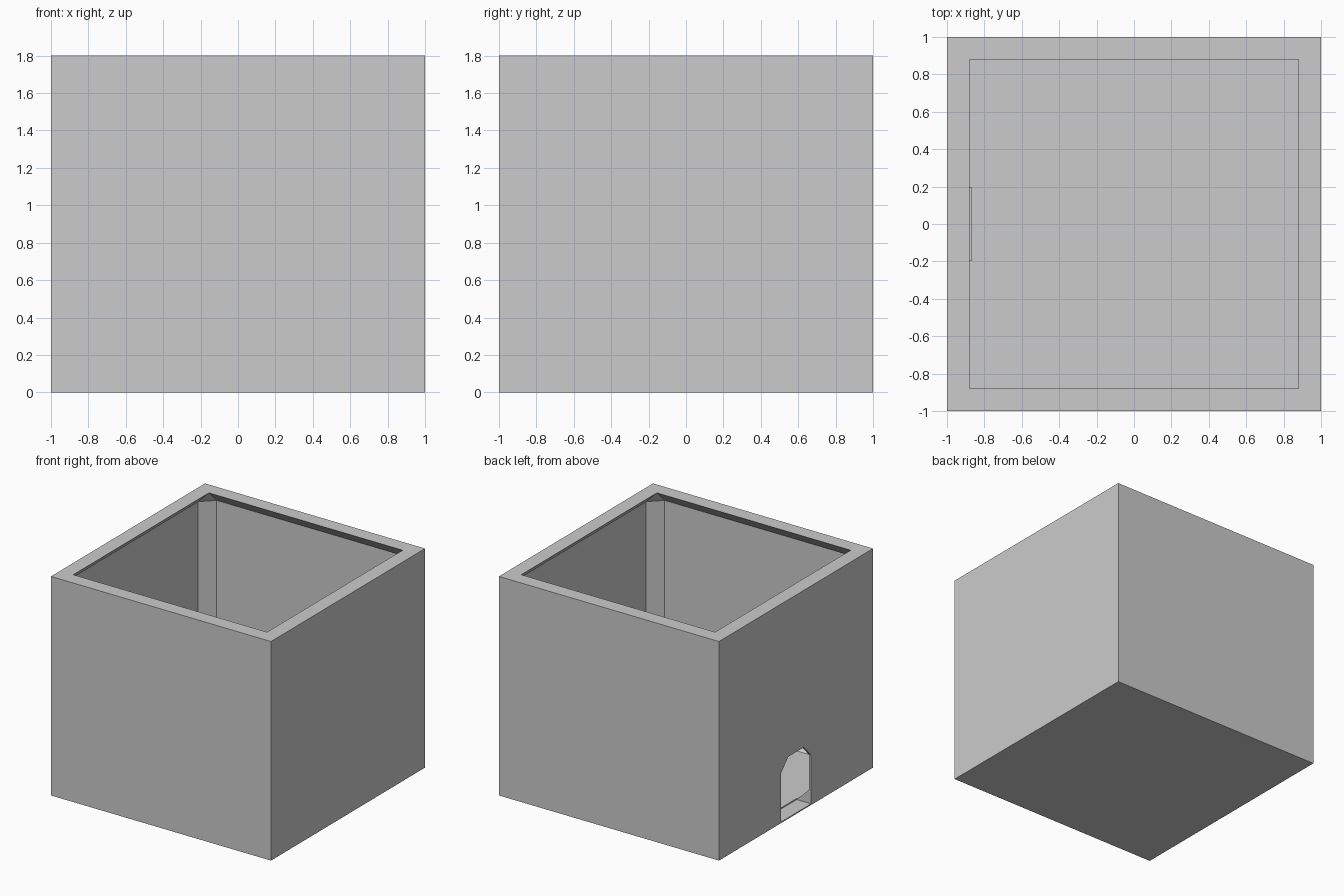
import bpy, bmesh

if "Cube" in bpy.data.objects:
    bpy.data.objects.remove(bpy.data.objects["Cube"])


def box(name, x, y, z):
    """Axis-aligned box from (min, max) ranges."""
    bpy.ops.mesh.primitive_cube_add(size=1, location=[(r[0] + r[1]) / 2 for r in (x, y, z)])
    o = bpy.context.object
    o.name = name
    o.scale = [r[1] - r[0] for r in (x, y, z)]
    bpy.ops.object.transform_apply(location=True, rotation=True, scale=True)
    return o


def prism_x(name, profile, x0, x1):
    """Extrude a (y, z) profile along x."""
    bm = bmesh.new()
    face = bm.faces.new([bm.verts.new((x0, y, z)) for y, z in profile])
    ext = bmesh.ops.extrude_face_region(bm, geom=[face])
    bmesh.ops.translate(bm, vec=(x1 - x0, 0, 0),
                        verts=[g for g in ext["geom"] if isinstance(g, bmesh.types.BMVert)])
    bmesh.ops.recalc_face_normals(bm, faces=bm.faces)
    me = bpy.data.meshes.new(name)
    bm.to_mesh(me)
    bm.free()
    o = bpy.data.objects.new(name, me)
    bpy.context.collection.objects.link(o)
    return o


def carve(target, cutter):
    """Subtract the cutter and remove it."""
    cutter.hide_render = True
    mod = target.modifiers.new("carve", "BOOLEAN")
    mod.operation, mod.solver, mod.object = "DIFFERENCE", "EXACT", cutter
    bpy.context.view_layer.objects.active = target
    bpy.ops.object.modifier_apply(modifier=mod.name)
    bpy.data.objects.remove(cutter)


# Outer walls
walls = box("hollow_box", (-1, 1), (-1, 1), (0, 1.8))

# Chamfered inner room, whose top face leaves the square opening and sloped lip
room = box("room_cutter", (-.98, .98), (-.98, .98), (.02, 1.8005))
bev = room.modifiers.new("chamfer", "BEVEL")
bev.width, bev.segments = .1, 1
bpy.ops.object.modifier_apply(modifier=bev.name)
carve(walls, room)

# Arched doorway in the left wall
half = [(.195, .01), (.195, .41), (.10, .51)]
arch = half + [(-y, z) for y, z in reversed(half)]
carve(walls, prism_x("doorway_cutter", arch, -1.1, -.87))
